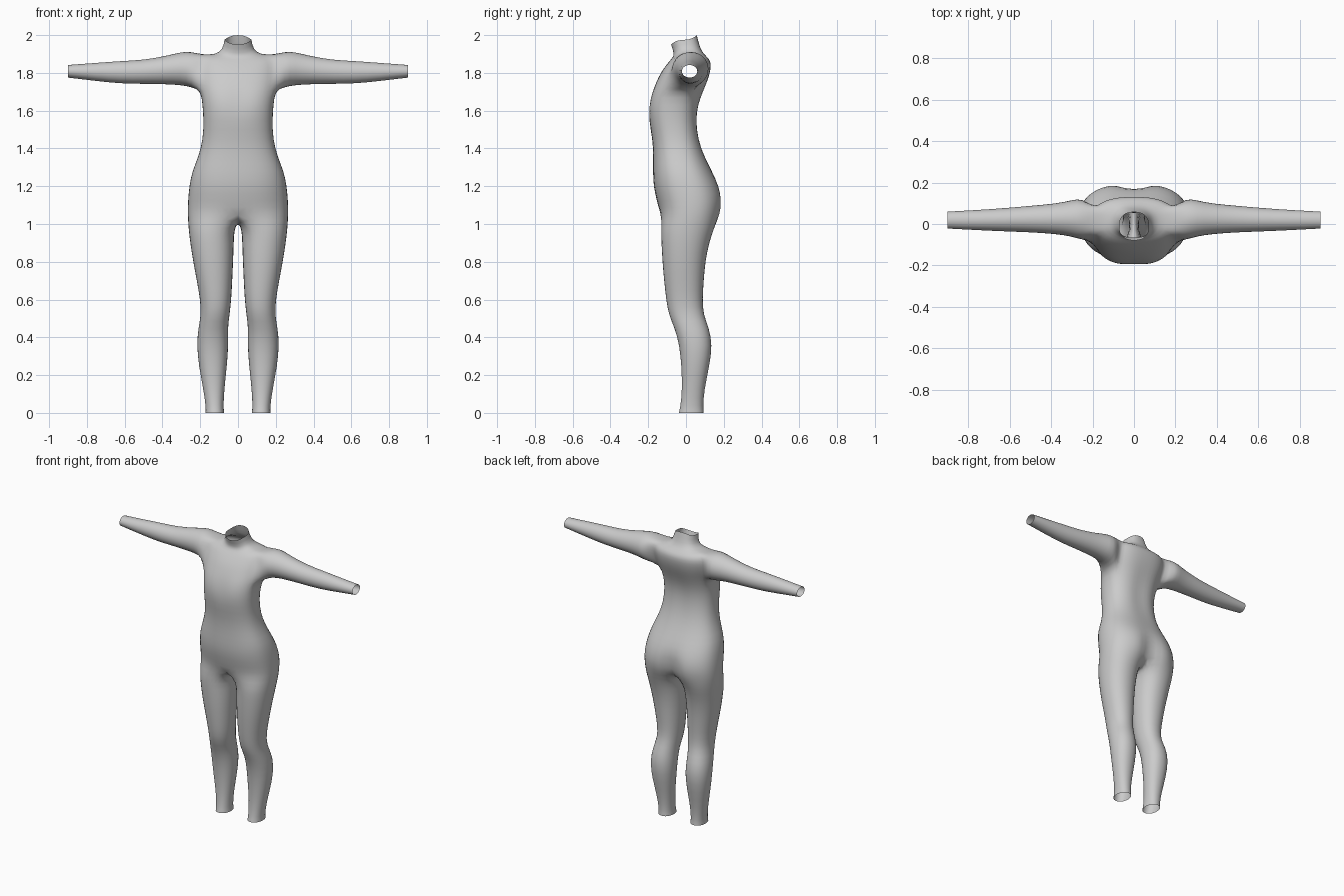
import bpy, bmesh
from math import sin, cos, radians, exp, copysign

if "Cube" in bpy.data.objects:
    bpy.data.objects.remove(bpy.data.objects["Cube"])

N = 12            # segments in half a torso ring
FAT = 1.02        # makes up for subdivision shrinkage
bm = bmesh.new()


def pw(v, p):
    return copysign(abs(v) ** p, v)


def bridge(a, b, closed=False):
    n = len(a)
    for i in range(n if closed else n - 1):
        j = (i + 1) % n
        bm.faces.new((a[i], a[j], b[j], b[i]))


def bump(z, centre, width):
    return exp(-((z - centre) / width) ** 2)


# Torso half rings: z front, z side, z back, half width, y front, y back
TORSO = [
    (1.06, 1.05, 1.05, .263, -.140, .192),
    (1.12, 1.12, 1.12, .262, -.155, .203),
    (1.20, 1.20, 1.20, .255, -.174, .185),
    (1.28, 1.28, 1.28, .240, -.176, .140),
    (1.36, 1.36, 1.36, .205, -.174, .100),
    (1.45, 1.45, 1.45, .183, -.178, .070),
    (1.55, 1.55, 1.55, .180, -.198, .060),
    (1.63, 1.63, 1.63, .185, -.203, .070),
    (1.70, 1.71, 1.70, .195, -.185, .095),
    (1.75, 1.76, 1.75, .205, -.160, .115),
    (1.80, 1.81, 1.80, .210, -.135, .130),
    (1.835, 1.855, 1.85, .210, -.110, .136),
    (1.86, 1.897, 1.875, .190, -.090, .123),
    (1.88, 1.897, 1.90, .115, -.072, .095),
    (1.90, 1.925, 1.93, .080, -.062, .075),
    (1.95, 1.975, 2.00, .070, -.080, .058),
]
rows = []
for zf, zs, zb, w, yf, yb in TORSO:
    ring = []
    mid, half = (yf + yb) / 2, (yb - yf) / 2
    for i in range(N + 1):
        t = radians(-90 + 180 * i / N)
        x = 0 if i in (0, N) else w * FAT * pw(cos(t), .82)
        y = mid + half * pw(sin(t), .82)
        z = zs + ((zf if t < 0 else zb) - zs) * sin(t) ** 2
        # cleft at the back, shallow groove at the chest, hollow along the spine
        near = exp(-(x / .045) ** 2)
        if t > 0:
            y -= near * (.06 * bump(z, 1.09, .09) + .012 * bump(z, 1.55, .2))
        else:
            y += near * .015 * bump(z, 1.66, .06)
        ring.append(bm.verts.new((x, y, z)))
    rows.append(ring)

# Torso skin, leaving an arm hole in the side
C0, C1, R0, R1 = 4, 8, 8, 12
for r in range(len(rows) - 1):
    for c in range(N):
        if not (R0 <= r < R1 and C0 <= c < C1):
            bm.faces.new((rows[r][c], rows[r][c + 1], rows[r + 1][c + 1], rows[r + 1][c]))

# Arm: x, z low, z high, y front, y back
ARM = [
    (.25, 1.725, 1.913, -.078, .126),
    (.30, 1.735, 1.911, -.060, .115),
    (.38, 1.740, 1.890, -.048, .098),
    (.50, 1.742, 1.868, -.040, .088),
    (.62, 1.743, 1.863, -.036, .077),
    (.75, 1.757, 1.853, -.030, .068),
    (.90, 1.775, 1.842, -.022, .060),
]
prev = ([rows[R0][c] for c in range(C0, C1)] + [rows[r][C1] for r in range(R0, R1)]
        + [rows[R1][c] for c in range(C1, C0, -1)] + [rows[r][C0] for r in range(R1, R0, -1)])
for x, z0, z1, y0, y1 in ARM:
    ring = []
    for i in range(16):
        t = radians(-135 + 22.5 * i)
        ring.append(bm.verts.new((x, (y0 + y1) / 2 + FAT * (y1 - y0) / 2 * cos(t),
                                  (z0 + z1) / 2 + FAT * (z1 - z0) / 2 * sin(t))))
    bridge(prev, ring, True)
    prev = ring

# Leg: z, x inner, x outer, y front, y back
LEG = [
    (.98, .018, .262, -.133, .150),
    (.90, .022, .253, -.130, .122),
    (.80, .025, .237, -.125, .102),
    (.70, .030, .218, -.116, .094),
    (.60, .035, .200, -.105, .087),
    (.52, .044, .195, -.092, .092),
    (.45, .054, .210, -.060, .122),
    (.36, .050, .218, -.035, .140),
    (.25, .058, .208, -.024, .124),
    (.12, .073, .182, -.020, .096),
    (.03, .077, .170, -.030, .090),
    (.00, .073, .172, -.038, .094),
]
crotch = [bm.verts.new((0, y, z)) for y, z in ((.085, 1.0), (0, 1.005), (-.08, 1.025))]
prev = rows[0] + crotch
angles = [-130 + 260 * i / N for i in range(N + 1)] + [155, 180, 205]
for z, x0, x1, y0, y1 in LEG:
    ring = []
    for a in angles:
        c, s = cos(radians(a)), sin(radians(a))
        ring.append(bm.verts.new(((x0 + x1) / 2 + FAT * (x1 - x0) / 2 * pw(c, .92),
                                  (y0 + y1) / 2 + FAT * (y1 - y0) / 2 * pw(s, .92), z)))
    bridge(prev, ring, True)
    prev = ring

bmesh.ops.recalc_face_normals(bm, faces=bm.faces)
# Make sure the skin faces outwards (outermost face of the leg must look to +x)
bm.normal_update()
outer = max((f for f in bm.faces if .3 < f.calc_center_median().z < .9),
            key=lambda f: f.calc_center_median().x)
if outer.normal.x < 0:
    bmesh.ops.reverse_faces(bm, faces=bm.faces)

# Whole body: mirrored half, smoothed
mesh = bpy.data.meshes.new("body")
bm.to_mesh(mesh)
bm.free()
body = bpy.data.objects.new("body", mesh)
bpy.context.collection.objects.link(body)
mirror = body.modifiers.new("mirror", 'MIRROR')
mirror.use_clip = True
sub = body.modifiers.new("subdivision", 'SUBSURF')
sub.levels = sub.render_levels = 1
for p in mesh.polygons:
    p.use_smooth = True
